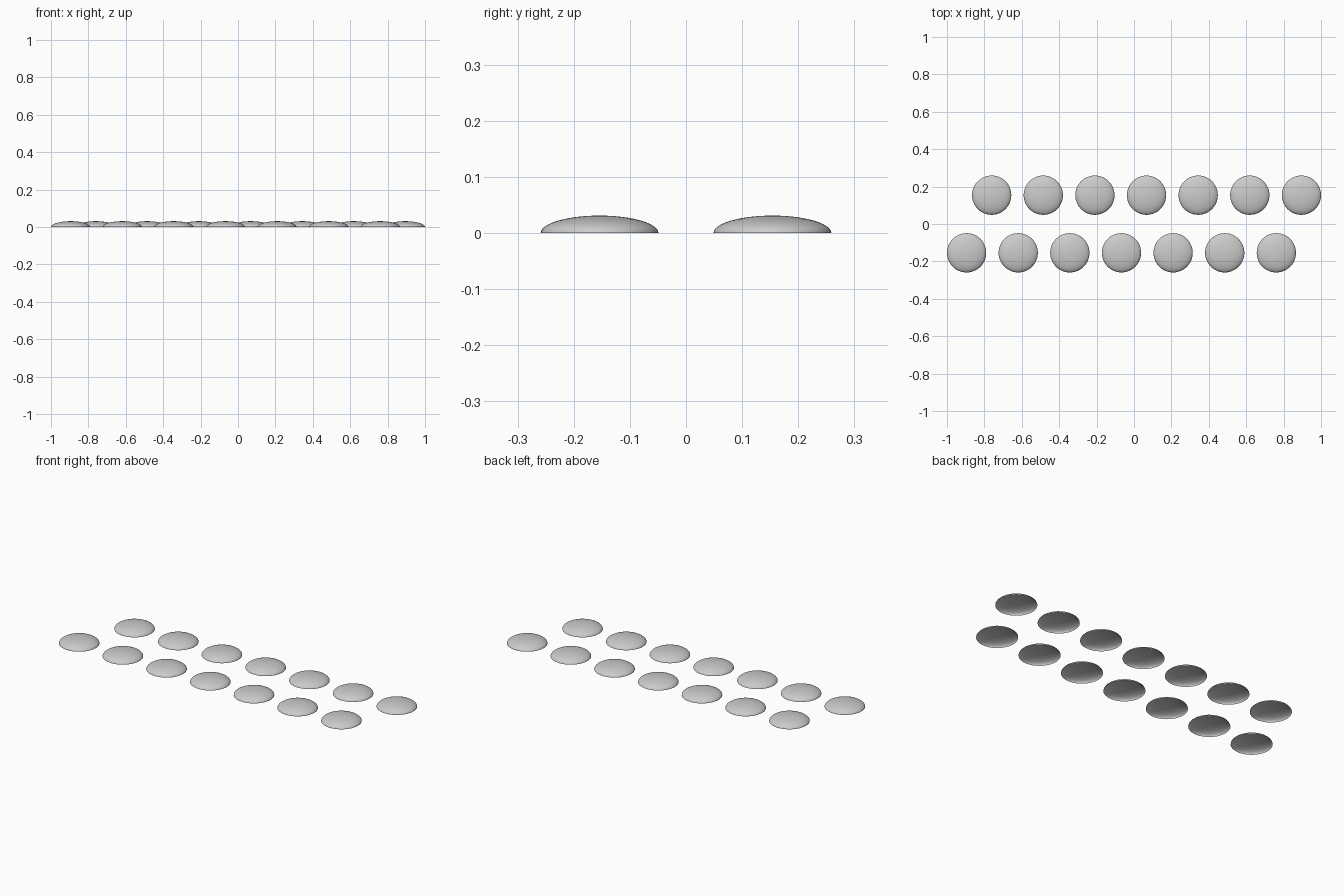
import bpy, bmesh, math

if "Cube" in bpy.data.objects:
    bpy.data.objects.remove(bpy.data.objects["Cube"])

RADIUS, HEIGHT = 0.105, 0.031
PITCH, COUNT = 0.276, 7
ROW_Y, FIRST_X = 0.154, -0.895


def dome_mesh(segments=48, rings=12):
    """Open half-ellipsoid shell, spun from a quarter-ellipse profile."""
    bm = bmesh.new()
    profile = []
    for i in range(rings + 1):
        a = math.pi / 2 * i / rings
        profile.append(bm.verts.new((RADIUS * math.cos(a), 0, HEIGHT * math.sin(a))))
    edges = [bm.edges.new(pair) for pair in zip(profile, profile[1:])]
    bmesh.ops.spin(bm, geom=profile + edges, cent=(0, 0, 0), axis=(0, 0, 1),
                   angle=math.tau, steps=segments, use_duplicate=False)
    bmesh.ops.remove_doubles(bm, verts=bm.verts, dist=1e-5)
    bmesh.ops.recalc_face_normals(bm, faces=bm.faces)
    # Make the shell face outward
    top = max(bm.faces, key=lambda f: f.calc_center_median().z)
    if top.normal.z < 0:
        bmesh.ops.reverse_faces(bm, faces=bm.faces)
    for f in bm.faces:
        f.smooth = True
    mesh = bpy.data.meshes.new("dome")
    bm.to_mesh(mesh)
    bm.free()
    return mesh


# Two staggered rows; the back row is the front row turned half a circle
dome = dome_mesh()
for row, sign in (("front", 1), ("back", -1)):
    for i in range(COUNT):
        ob = bpy.data.objects.new(f"{row}_dome_{i + 1}", dome)
        ob.location = (sign * (FIRST_X + i * PITCH), -sign * ROW_Y, 0)
        bpy.context.collection.objects.link(ob)
